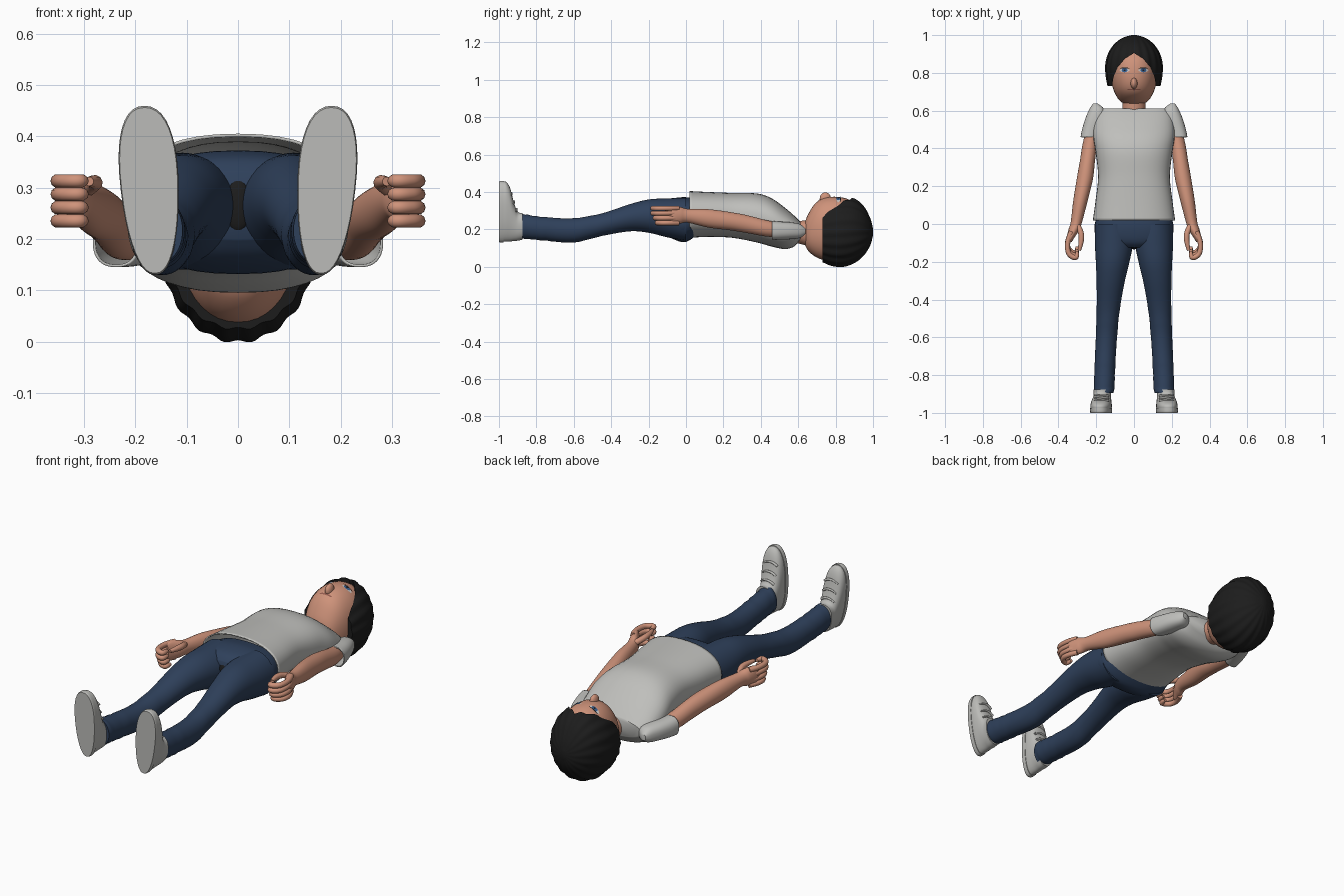
import bpy
import bmesh
from math import sin, cos, pi
from mathutils import Vector, Matrix
from mathutils.bvhtree import BVHTree

if "Cube" in bpy.data.objects:
    bpy.data.objects.remove(bpy.data.objects["Cube"], do_unlink=True)


def material(name, r, g, b):
    mat = bpy.data.materials.new(name)
    mat.use_nodes = True
    mat.diffuse_color = (r, g, b, 1)
    shader = next(n for n in mat.node_tree.nodes if n.type == 'BSDF_PRINCIPLED')
    shader.inputs["Base Color"].default_value = (r, g, b, 1)
    shader.inputs["Roughness"].default_value = 0.8
    return mat


SKIN = material("skin", .62, .29, .195)
SHIRT = material("shirt_grey", .52, .52, .5)
SHOE = material("shoe_grey", .5, .5, .48)
DENIM = material("denim_blue", .028, .052, .105)
HAIR = material("hair_black", .012, .012, .012)
WHITE = material("eye_white", .6, .6, .6)
IRIS = material("iris_blue", .04, .12, .3)
LIP = material("lip_brown", .3, .11, .08)


def smooth(obj, angle=0.8):
    bpy.ops.object.select_all(action='DESELECT')
    obj.select_set(True)
    bpy.context.view_layer.objects.active = obj
    bpy.ops.object.shade_smooth_by_angle(angle=angle)


def add_mesh(name, bm, mat, mirror=False):
    bmesh.ops.recalc_face_normals(bm, faces=bm.faces)
    mesh = bpy.data.meshes.new(name)
    bm.to_mesh(mesh)
    bm.free()
    obj = bpy.data.objects.new(name, mesh)
    bpy.context.collection.objects.link(obj)
    mesh.materials.append(mat)
    smooth(obj)
    if mirror:
        obj.modifiers.new("mirror", 'MIRROR').use_mirror_merge = False
    return obj


def spline(rows, steps=5):
    """Catmull-Rom interpolation between cross-section rows."""
    rows = [Vector(r) for r in rows]
    result = []
    for i in range(len(rows) - 1):
        a, b, c, d = (rows[max(0, min(len(rows) - 1, i + k))] for k in (-1, 0, 1, 2))
        for s in range(steps):
            t = s / steps
            result.append(b + (c - a) * (t / 2) + (a * 2 - b * 5 + c * 4 - d) * (t * t / 2)
                          + (b * 3 - a - c * 3 + d) * (t ** 3 / 2))
    return result + [rows[-1]]


def loft(rows, power=2.0, warp=None, open_start=False, sides=40):
    """Rows of (y, centre x, half width, low z, high z) skinned along y."""
    bm = bmesh.new()
    rings = []
    for y, cx, rx, low, high in spline(rows):
        ring = []
        for k in range(sides):
            a = 2 * pi * k / sides
            c, s = cos(a), sin(a)
            ux = abs(c) ** (2 / power) * (1 if c > 0 else -1)
            uz = abs(s) ** (2 / power) * (1 if s > 0 else -1)
            f = warp(a, y, uz) if warp else 1
            ring.append(bm.verts.new((cx + rx * ux * f, y,
                                      (low + high) / 2 + (high - low) / 2 * uz * min(f, 1.02 if warp else 1))))
        rings.append(ring)
    for r, q in zip(rings, rings[1:]):
        for k in range(sides):
            j = (k + 1) % sides
            bm.faces.new((r[k], r[j], q[j], q[k]))
    if not open_start:
        bm.faces.new(rings[0])
    bm.faces.new(rings[-1])
    return bm


def ellipsoid(name, mat, centre, radii):
    bm = bmesh.new()
    bmesh.ops.create_uvsphere(bm, u_segments=24, v_segments=16, radius=1,
                              matrix=Matrix.Translation(centre) @ Matrix.Diagonal((*radii, 1)))
    return add_mesh(name, bm, mat)


def tubes(name, mat, paths, radius):
    """Rounded tubes along paths, repeated on both sides of the body."""
    for side, sign in (("left", 1), ("right", -1)):
        curve = bpy.data.curves.new(f"{side}_{name}", 'CURVE')
        curve.dimensions = '3D'
        curve.bevel_depth = radius
        curve.bevel_resolution = 3
        curve.use_fill_caps = True
        for path in paths:
            sp = curve.splines.new('NURBS')
            sp.points.add(len(path) - 1)
            for point, (x, y, z) in zip(sp.points, path):
                point.co = (sign * x, y, z, 1)
            sp.points[-1].radius = 0.6
            sp.order_u = 3
            sp.use_endpoint_u = True
        curve.materials.append(mat)
        bpy.context.collection.objects.link(bpy.data.objects.new(f"{side}_{name}", curve))


# Head and neck
head_bm = loft([(.632, 0, .035, .13, .225), (.65, 0, .073, .09, .275), (.69, 0, .1, .055, .338),
                (.74, 0, .117, .035, .368), (.81, 0, .126, .025, .374), (.88, 0, .118, .035, .355),
                (.94, 0, .085, .08, .3), (.975, 0, .03, .15, .23)], power=2.15)
face = BVHTree.FromBMesh(head_bm)
add_mesh("head", head_bm, SKIN)
add_mesh("neck", loft([(.54, 0, .07, .12, .24), (.6, 0, .062, .125, .245), (.68, 0, .062, .1, .25)]), SKIN)
ellipsoid("nose", SKIN, (0, .745, .365), (.018, .03, .033))


# Face details: thin discs laid on the face
def decal(name, mat, x, y, rx, ry, lift):
    bm = bmesh.new()
    bmesh.ops.create_circle(bm, cap_ends=True, cap_tris=True, segments=20, radius=1)
    for v in bm.verts:
        px, py = x + v.co.x * rx, y + v.co.y * ry
        hit = face.ray_cast(Vector((px, py, 1)), Vector((0, 0, -1)))[0]
        v.co = (px, py, hit.z + lift)
    add_mesh(name, bm, mat)


for side, s in (("left", 1), ("right", -1)):
    decal(side + "_eye", WHITE, s * .05, .814, .026, .01, .002)
    decal(side + "_iris", IRIS, s * .05, .814, .015, .011, .004)
    decal(side + "_pupil", HAIR, s * .05, .814, .005, .005, .006)
    decal(side + "_lash", HAIR, s * .05, .825, .026, .003, .005)
decal("mouth", LIP, 0, .712, .036, .004, .003)

# Hair: scalloped cap with the face opening cut away
hair = add_mesh("hair", loft([(.73, 0, .138, .025, .335), (.78, 0, .147, .005, .362), (.84, 0, .15, 0, .375),
                              (.9, 0, .136, .02, .365), (.95, 0, .105, .06, .325),
                              (.985, 0, .06, .115, .26), (1, 0, .012, .17, .205)],
                             warp=lambda a, y, uz: 1 + .018 * cos(18 * a), sides=108), HAIR)
half = [(.115, .6), (.115, .74), (.108, .78), (.086, .83), (.048, .875), (0, .905)]
outline = half + [(-x, y) for x, y in reversed(half[:-1])]
bm = bmesh.new()
base = bm.faces.new([bm.verts.new((x, y, .17)) for x, y in outline])
top = bmesh.ops.extrude_face_region(bm, geom=[base])["geom"]
bmesh.ops.translate(bm, vec=(0, 0, .4), verts=[g for g in top if isinstance(g, bmesh.types.BMVert)])
cutter = add_mesh("face_opening_cutter", bm, HAIR)
cutter.hide_render = True
cut = hair.modifiers.new("opening", 'BOOLEAN')
cut.operation = 'DIFFERENCE'
cut.solver = 'EXACT'
cut.object = cutter
bpy.context.view_layer.objects.active = hair
bpy.ops.object.modifier_apply(modifier=cut.name)
bpy.data.objects.remove(cutter, do_unlink=True)
smooth(hair)

# Shirt body, open at the hem, and sleeves
shirt = add_mesh("shirt", loft([(.02, 0, .218, .155, .405), (.12, 0, .204, .16, .4), (.25, 0, .19, .155, .395),
                                (.38, 0, .203, .13, .392), (.46, 0, .215, .108, .365), (.53, 0, .213, .095, .315),
                                (.58, 0, .2, .11, .272), (.612, 0, .17, .15, .24)],
                               power=2.3, open_start=True), SHIRT)
shirt.modifiers.new("cloth", 'SOLIDIFY').thickness = .006
sleeve = add_mesh("sleeves", loft([(.46, .238, .045, .145, .245), (.5, .225, .05, .145, .242),
                                   (.56, .205, .052, .148, .238), (.61, .197, .038, .155, .228),
                                   (.638, .205, .012, .175, .205)], power=2.4, open_start=True), SHIRT, True)
sleeve.modifiers.new("cloth", 'SOLIDIFY').thickness = .005

# Arms, fingers and thumbs
add_mesh("arms", loft([(.58, .19, .034, .16, .225), (.45, .228, .038, .16, .245), (.33, .247, .04, .18, .275),
                       (.24, .26, .043, .195, .292), (.12, .284, .038, .21, .308), (.01, .305, .03, .236, .31),
                       (-.03, .318, .029, .232, .32), (-.07, .335, .021, .228, .325),
                       (-.095, .342, .012, .235, .318)]), SKIN, True)
fingers = []
for i in range(4):
    z = .235 + .026 * i
    reach = -.15 - .012 * min(i, 2)
    fingers.append([(.33, -.04, z), (.352, -.08, z), (.352, reach + .02, z), (.32, reach - .006, z),
                    (.3, reach, z), (.302, reach + .03, z)])
tubes("fingers", SKIN, fingers, .0135)
tubes("thumb", SKIN, [[(.312, .01, .285), (.282, -.03, .305), (.276, -.09, .312), (.29, -.14, .312)]], .015)


# Jeans: hips, then legs with soft folds at knee and ankle
def folds(a, y, uz):
    strength = .025 if y < -.72 else .015 if -.58 < y < -.42 else 0
    return 1 + strength * sin(y * 150 + 2 * sin(a))


add_mesh("jeans_hips", loft([(.07, 0, .185, .18, .36), (0, 0, .207, .133, .372), (-.06, 0, .2, .145, .368),
                             (-.1, 0, .17, .17, .355), (-.125, 0, .11, .2, .33)], power=2.4), DENIM)
add_mesh("jeans_legs", loft([(0, .108, .1, .14, .368), (-.1, .106, .101, .158, .366), (-.2, .113, .089, .182, .36),
                             (-.3, .123, .075, .19, .335), (-.45, .136, .061, .165, .286),
                             (-.6, .146, .056, .13, .26), (-.75, .154, .055, .14, .265),
                             (-.86, .158, .054, .15, .28), (-.895, .158, .051, .152, .285)],
                            warp=folds), DENIM, True)
ellipsoid("crotch_seam", HAIR, (0, -.122, .265), (.027, .012, .05))


# Shoes: egg-shaped sections, wide at the toe, on flat soles
def shoe_part(name, rows):
    bm = loft(rows, power=2.3)
    for v in bm.verts:
        t = (v.co.z - .135) / .32
        v.co.x = .162 + .02 * t + v.co.x * (.8 + .28 * t)
    return add_mesh(name, bm, SHOE, True)


shoe_part("soles", [(-1, 0, .058, .133, .456), (-.992, 0, .06, .13, .459), (-.975, 0, .06, .13, .459)])
shoe_part("shoes", [(-.98, 0, .057, .134, .455), (-.96, 0, .058, .135, .453), (-.94, 0, .056, .136, .42),
                    (-.92, 0, .053, .138, .345), (-.9, 0, .052, .14, .295), (-.875, 0, .055, .145, .287)])
tubes("shoe_laces", SHOE, [[(.135, y, z - .025), (.172, y + .006, z + .004), (.21, y, z - .025)]
                           for y, z in ((-.935, .405), (-.922, .36), (-.908, .32))], .006)
